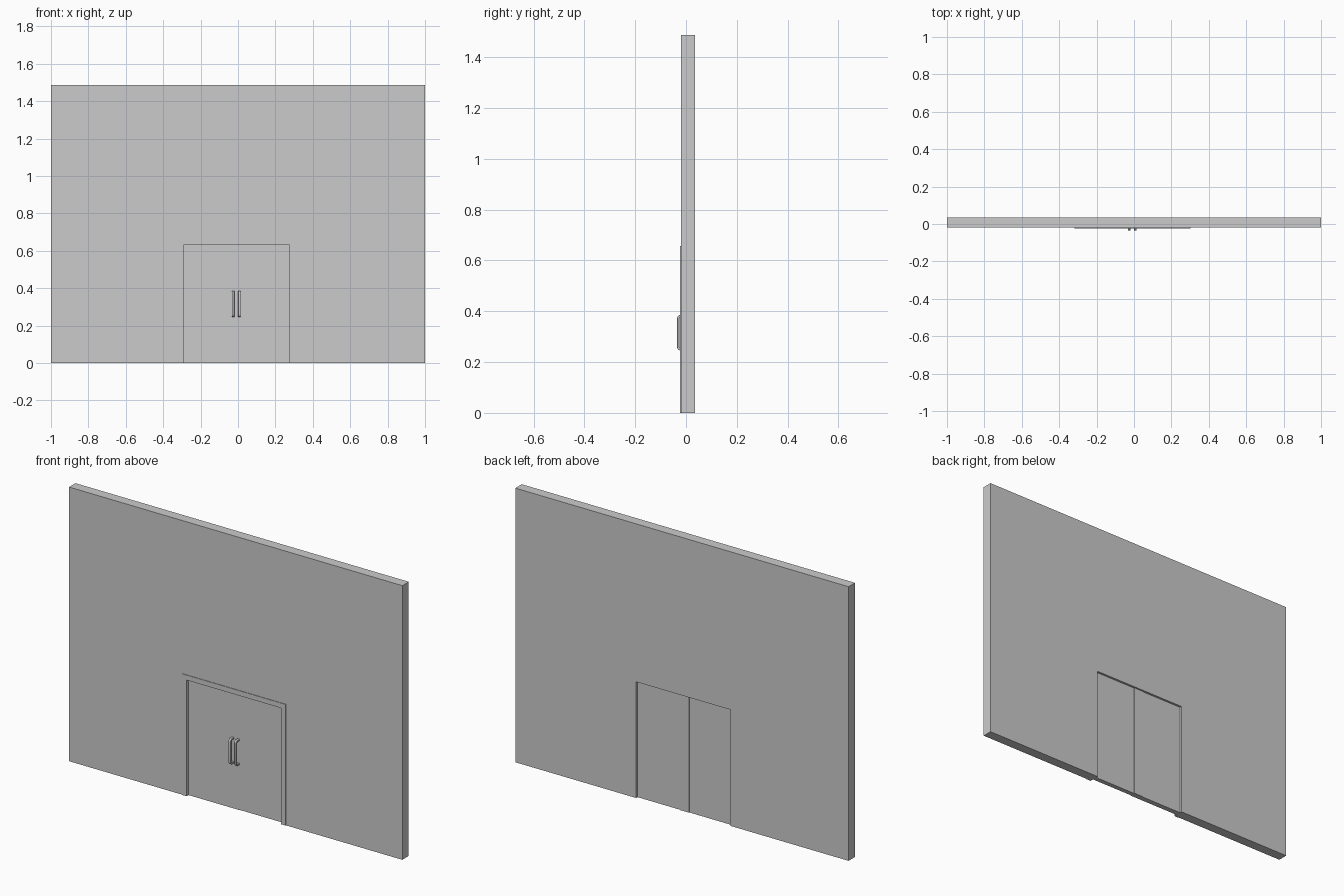
import bpy, bmesh
from math import sin, cos, pi

if "Cube" in bpy.data.objects:
    bpy.data.objects.remove(bpy.data.objects["Cube"])


def prism(name, pts, axis, a, b):
    """Extrude a closed 2D outline between a and b along x (pts = y,z) or y (pts = x,z)."""
    def place(p):
        return (a, p[0], p[1]) if axis == 'x' else (p[0], a, p[1])
    bm = bmesh.new()
    face = bm.faces.new([bm.verts.new(place(p)) for p in pts])
    ext = bmesh.ops.extrude_face_region(bm, geom=[face])
    verts = [g for g in ext['geom'] if isinstance(g, bmesh.types.BMVert)]
    d = b - a
    bmesh.ops.translate(bm, verts=verts, vec=(d, 0, 0) if axis == 'x' else (0, d, 0))
    bmesh.ops.recalc_face_normals(bm, faces=bm.faces)
    mesh = bpy.data.meshes.new(name)
    bm.to_mesh(mesh)
    bm.free()
    ob = bpy.data.objects.new(name, mesh)
    bpy.context.collection.objects.link(ob)
    return ob


def rect(x0, x1, z1):
    return [(x0, 0), (x1, 0), (x1, z1), (x0, z1)]


def arch(x0, x1, z1, l, r, top):
    """Rectangle with a doorway cut up from the floor."""
    return [(x0, 0), (l, 0), (l, top), (r, top), (r, 0), (x1, 0), (x1, z1), (x0, z1)]


L, R, TOP = -0.292, 0.275, 0.63      # doorway
T = 0.027                            # trim width
FRONT, BACK = -0.02, 0.035           # wall faces

# Wall and the thin trim around the doorway
prism("wall", arch(-1, 1, 1.487, L, R, TOP), 'y', FRONT, BACK)
prism("door_trim", arch(L - T, R + T, TOP + T, L, R, TOP), 'y', FRONT - 0.003, FRONT)

# Two door leaves; the left one laps slightly in front
prism("left_door", rect(L, 0.018, TOP), 'y', -0.006, 0.023)
prism("right_door", rect(0.018, R, TOP), 'y', -0.003, 0.023)
prism("meeting_strip", rect(-0.037, 0.018, TOP), 'y', 0.023, 0.026)


# Pull handles: rounded U-shaped bars
def corner(cy, cz, r, a0, a1, n=6):
    return [(cy + r * cos(a0 + (a1 - a0) * i / n),
             cz + r * sin(a0 + (a1 - a0) * i / n)) for i in range(n + 1)]


Z0, Z1, Y0, RAD, BAR = 0.246, 0.386, -0.035, 0.014, 0.009
cy = Y0 + RAD
outline = ([(-0.004, Z1)] + corner(cy, Z1 - RAD, RAD, pi / 2, pi)
           + corner(cy, Z0 + RAD, RAD, pi, 1.5 * pi) + [(-0.004, Z0), (-0.004, Z0 + BAR)]
           + corner(cy, Z0 + RAD, RAD - BAR, 1.5 * pi, pi)
           + corner(cy, Z1 - RAD, RAD - BAR, pi, pi / 2) + [(-0.004, Z1 - BAR)])
for name, x in (("left_handle", -0.033), ("right_handle", 0.001)):
    ob = prism(name, outline, 'x', x, x + 0.013)
    bev = ob.modifiers.new("soft_edges", 'BEVEL')
    bev.width, bev.segments, bev.limit_method = 0.0015, 2, 'ANGLE'
    bev.angle_limit = 1.0
    bpy.ops.object.select_all(action='DESELECT')
    bpy.context.view_layer.objects.active = ob
    ob.select_set(True)
    bpy.ops.object.shade_smooth_by_angle()
